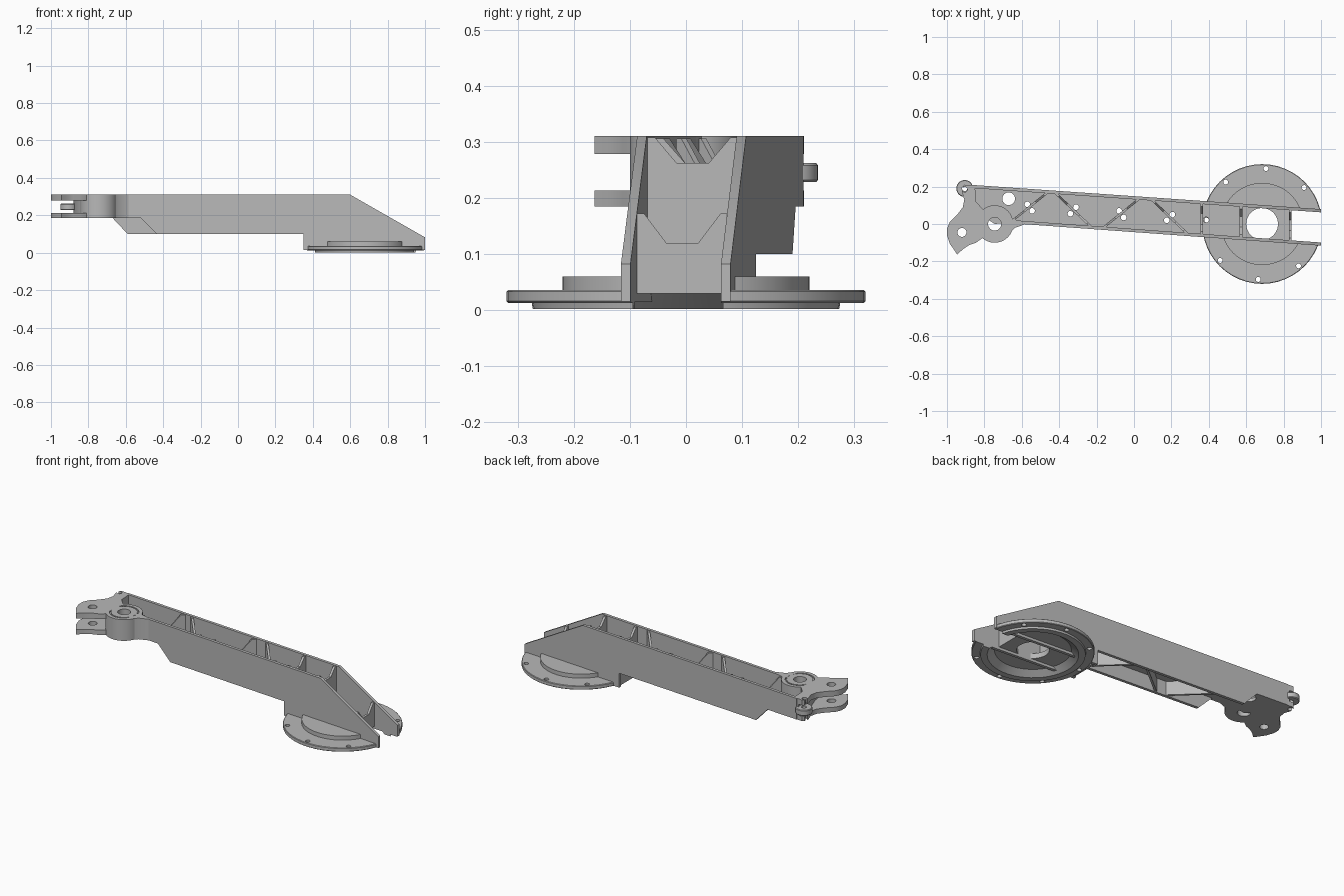
import bpy, bmesh, math
from mathutils import Vector, Matrix

cube = bpy.data.objects.get("Cube")
if cube:
    bpy.data.objects.remove(cube, do_unlink=True)

grey = bpy.data.materials.new("plain grey")
grey.use_nodes = True
colour = (0.48, 0.48, 0.48, 1)
grey.diffuse_color = colour
grey.node_tree.nodes["Principled BSDF"].inputs["Base Color"].default_value = colour

TOP, UNDER, FLOOR, LOW, THICK = 0.31, 0.185, 0.203, 0.1, 0.017
DISC = (0.685, 0.0)
BOSS = (-0.745, 0.0)
TAB_PIVOT = (-0.92, -0.045)
KNOB = (-0.905, 0.19)


def front(x):
    return -0.0725 * (x + 0.6)


def back(x):
    return 0.21 - 0.0695 * (x + 0.88)


def finish(name, bm):
    bmesh.ops.recalc_face_normals(bm, faces=bm.faces)
    mesh = bpy.data.meshes.new(name)
    bm.to_mesh(mesh)
    bm.free()
    mesh.materials.append(grey)
    obj = bpy.data.objects.new(name, mesh)
    bpy.context.collection.objects.link(obj)
    return obj


def add_prism(bm, points, offset):
    """Extrude a closed 3D outline along an offset."""
    face = bm.faces.new([bm.verts.new(p) for p in points])
    new = bmesh.ops.extrude_face_region(bm, geom=[face])["geom"]
    bmesh.ops.translate(bm, vec=Vector(offset),
                        verts=[v for v in new if isinstance(v, bmesh.types.BMVert)])


def prism(name, points, offset):
    bm = bmesh.new()
    add_prism(bm, points, offset)
    return finish(name, bm)


def slab(name, outline, z0, z1):
    return prism(name, [(x, y, z0) for x, y in outline], (0, 0, z1 - z0))


def lathe(name, profile, centre, steps=48):
    """Spin a closed (radius, z) profile about a vertical axis."""
    bm = bmesh.new()
    rings = [[bm.verts.new((centre[0] + r * math.cos(a), centre[1] + r * math.sin(a), z))
              for r, z in profile]
             for a in (math.tau * i / steps for i in range(steps))]
    n = len(profile)
    for i in range(steps):
        a, b = rings[i], rings[(i + 1) % steps]
        for j in range(n):
            k = (j + 1) % n
            bm.faces.new((a[j], b[j], b[k], a[k]))
    return finish(name, bm)


def cut_holes(obj, holes, extra=None):
    """Cut vertical round holes (x, y, radius) and an optional prism outline."""
    bm = bmesh.new()
    for x, y, r in holes:
        bmesh.ops.create_cone(bm, cap_ends=True, segments=24, radius1=r, radius2=r,
                              depth=2, matrix=Matrix.Translation((x, y, 0)))
    if extra:
        add_prism(bm, [(x, y, -1) for x, y in extra], (0, 0, 2))
    cutter = finish("cutter", bm)
    cutter.hide_render = True
    mod = obj.modifiers.new("holes", "BOOLEAN")
    mod.operation, mod.solver, mod.object = "DIFFERENCE", "EXACT", cutter
    bpy.context.view_layer.objects.active = obj
    bpy.ops.object.modifier_apply(modifier=mod.name)
    bpy.data.objects.remove(cutter, do_unlink=True)


def notched_panel(name, p0, p1, z0, z1, notch, thick=0.014):
    """Upright web between two plan points with a trapezoid notch on top."""
    a, b = Vector(p0), Vector(p1)
    steps = [(0, z0), (1, z0), (1, z1), (0.88, z1), (0.66, notch),
             (0.34, notch), (0.12, z1), (0, z1)]
    side = (b - a).normalized().orthogonal() * thick
    pts = [(*(a.lerp(b, s) - side / 2), z) for s, z in steps]
    return prism(name, pts, (side.x, side.y, 0))


# Side walls of the arm
tail = [(0.35, LOW), (0.35, 0.015), (1, 0.015), (1, 0.082), (0.6, TOP)]
front_side = [(-0.68, TOP), (-0.68, UNDER), (-0.52, UNDER), (-0.435, LOW)] + tail
back_side = [(-0.87, TOP), (-0.87, UNDER), (-0.67, UNDER), (-0.59, LOW)] + tail
prism("front_wall", [(x, front(x), z) for x, z in front_side], (0, THICK, 0))
prism("back_wall", [(x, back(x), z) for x, z in back_side], (0, -THICK, 0))

# Channel floor with lacing holes
floor = slab("channel_floor",
             [(-0.86, back(-0.86) - 0.005), (-0.86, 0.08), BOSS, (-0.66, front(-0.66) + 0.005),
              (0.57, front(0.57) + 0.005), (0.57, back(0.57) - 0.005)], UNDER, FLOOR)
lacing = [(-0.57, 0.105), (-0.545, 0.07), (-0.34, 0.055), (-0.31, 0.09), (-0.08, 0.07),
          (-0.055, 0.035), (0.175, 0.02), (0.205, 0.05), (0.385, 0.022)]
cut_holes(floor, [(x, y, 0.015) for x, y in lacing] + [(-0.67, 0.135, 0.034)])

# Zigzag ribs
for i, x in enumerate((-0.557, -0.325, -0.068, 0.19)):
    lean = 0.1 if i % 2 == 0 else -0.1
    lo, hi = x - lean, x + lean
    notched_panel(f"zigzag_rib_{i + 1}", (lo, front(lo) + 0.008), (hi, back(hi) - 0.008),
                  UNDER if i == 0 else LOW + 0.005, TOP - 0.004, 0.24, 0.012)

# Cross bulkheads
for name, x, z0, z1, notch in (("inner_bulkhead", 0.362, 0.02, TOP - 0.004, 0.262),
                               ("middle_bulkhead", 0.572, 0.05, TOP - 0.002, 0.262),
                               ("end_bulkhead", 0.835, 0.03, 0.172, 0.12)):
    bulkhead = notched_panel(name, (x, front(x) + 0.008), (x, back(x) - 0.008), z0, z1, notch)

# Round mounting flange with an open slot at the end
flange = lathe("mounting_flange",
               [(0.085, 0.03), (0.2, 0.03), (0.238, 0.002), (0.273, 0.002), (0.275, 0.013),
                (0.317, 0.013), (0.32, 0.016), (0.32, 0.033), (0.317, 0.036),
                (0.22, 0.036), (0.22, 0.06), (0.085, 0.06)], DISC)
bolts = [math.radians(86 + 45 * k) for k in range(8) if k != 6]
slot = [(0.842, front(0.842) + THICK), (1.1, front(1.1) + THICK),
        (1.1, back(1.1) - THICK), (0.842, back(0.842) - THICK)]
cut_holes(flange, [(DISC[0] + 0.297 * math.cos(a), 0.297 * math.sin(a), 0.013)
                   for a in bolts], slot)

# Pivot boss with a ring groove
lathe("pivot_boss", [(0.035, UNDER), (0.1, UNDER), (0.1, TOP), (0.079, TOP), (0.079, TOP - 0.008),
                     (0.071, TOP - 0.008), (0.071, TOP), (0.035, TOP)], BOSS)
slab("boss_fillet", [(-0.7, -0.085), (-0.665, -0.05), (-0.635, -0.02), (-0.585, -0.002),
                     (-0.585, 0.012), (-0.66, 0.03)], UNDER, TOP)

# Forked tab plates
inner_edge = [(-0.81, -0.075), (-0.815, 0), (-0.8, 0.07), (-0.845, 0.12), (-0.85, 0.203)]
tab = [(-0.905, 0.21), (-0.915, 0.2), (-0.92, 0.17), (-0.907, 0.13), (-0.915, 0.09),
       (-0.945, 0.05), (-0.985, 0.01), (-1, -0.025), (-1, -0.06), (-0.985, -0.105),
       (-0.945, -0.163), (-0.915, -0.135), (-0.88, -0.112), (-0.845, -0.1)] + inner_edge
for name, z0, z1 in (("lower_tab", UNDER, 0.213), ("upper_tab", 0.278, TOP)):
    plate = slab(name, tab, z0, z1)
    cut_holes(plate, [(*TAB_PIVOT, 0.024), (KNOB[0], 0.185, 0.014)])

# Solid web between the tabs
slab("fork_web", [(-0.88, 0.207), (-0.872, 0.13), (-0.87, 0.07), (-0.845, 0),
                  (-0.815, -0.06)] + inner_edge, 0.2, 0.29)

# Small roller at the corner
lathe("corner_roller", [(0.014, 0.228), (0.042, 0.228), (0.045, 0.232), (0.045, 0.258),
                        (0.042, 0.262), (0.014, 0.262)], KNOB, 32)

# Smooth the round surfaces and keep edges crisp
for obj in bpy.context.collection.objects:
    if obj.type == "MESH" and grey.name in obj.data.materials:
        bpy.ops.object.select_all(action="DESELECT")
        obj.select_set(True)
        bpy.context.view_layer.objects.active = obj
        bpy.ops.object.shade_smooth_by_angle(angle=math.radians(30))
